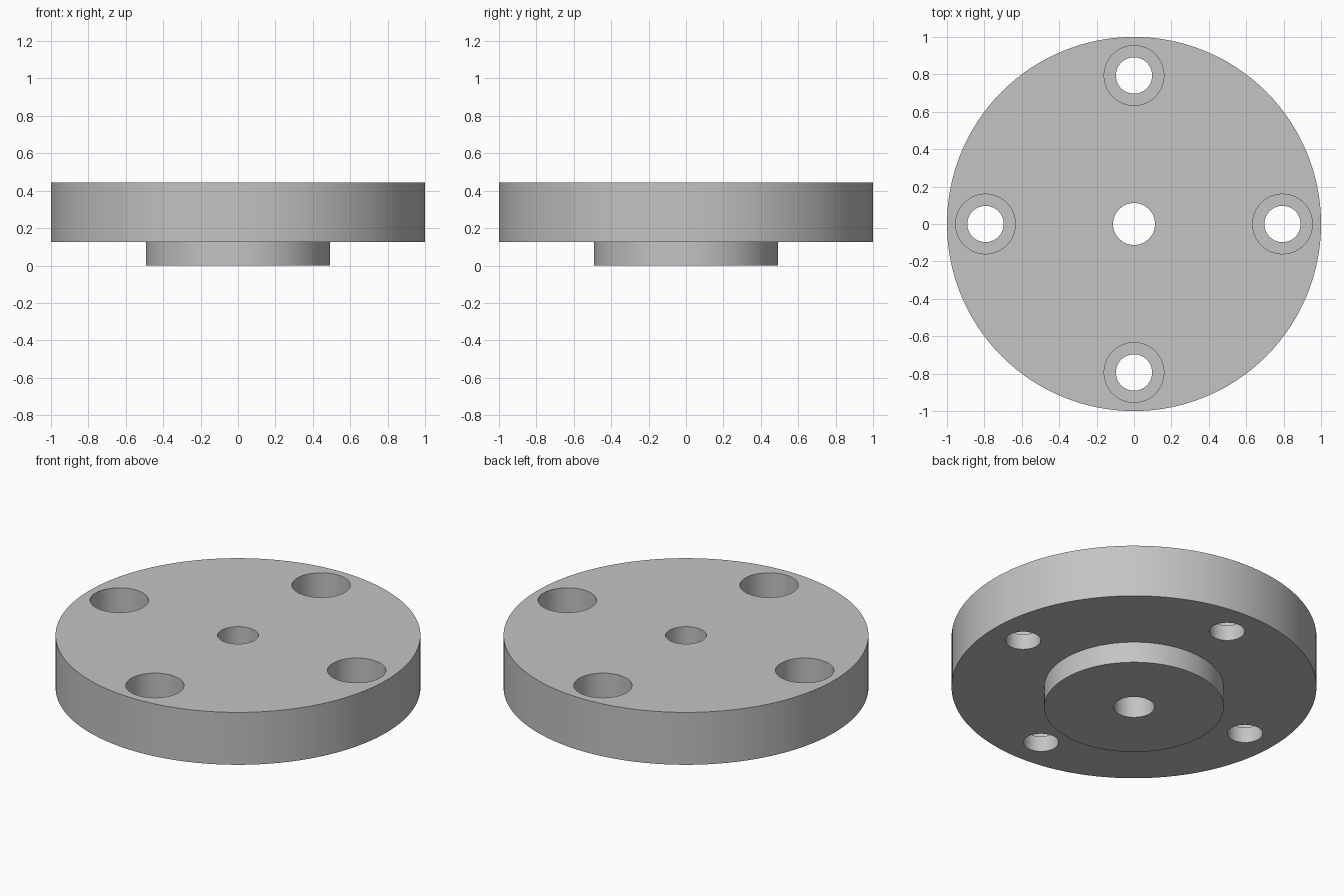
import bpy
import bmesh
from math import cos, sin, pi, radians

cube = bpy.data.objects.get("Cube")
if cube:
    bpy.data.objects.remove(cube, do_unlink=True)

# Main dimensions
TOP = 0.444
FLANGE_BOTTOM = 0.127
FLANGE_R = 1.0
BOSS_R = 0.492
BORE_R = 0.112
BOLT_CIRCLE = 0.794
BOLT_R = 0.097
COUNTERBORE_R = 0.16
COUNTERBORE_FLOOR = 0.222

metal = bpy.data.materials.new("machined_grey")
metal.use_nodes = True
grey = (0.55, 0.55, 0.55, 1)
metal.diffuse_color = grey
metal.node_tree.nodes["Principled BSDF"].inputs["Base Color"].default_value = grey


def lathe(name, profile, steps, centre=(0, 0)):
    """Spin a closed (radius, height) profile around a vertical axis."""
    bm = bmesh.new()
    verts = [bm.verts.new((r, 0, z)) for r, z in profile]
    edges = [bm.edges.new((v, verts[i - 1])) for i, v in enumerate(verts)]
    bmesh.ops.spin(bm, geom=verts + edges, cent=(0, 0, 0), axis=(0, 0, 1),
                   angle=2 * pi, steps=steps, use_merge=False)
    bmesh.ops.remove_doubles(bm, verts=bm.verts, dist=1e-5)
    loose = [e for e in bm.edges if not e.link_faces]
    bmesh.ops.delete(bm, geom=loose, context="EDGES")
    bmesh.ops.recalc_face_normals(bm, faces=bm.faces)
    mesh = bpy.data.meshes.new(name)
    bm.to_mesh(mesh)
    bm.free()
    mesh.materials.append(metal)
    obj = bpy.data.objects.new(name, mesh)
    obj.location = (*centre, 0)
    bpy.context.collection.objects.link(obj)
    return obj


# Round flange with a locating boss below and a central bore
flange = lathe("flange_plate", [
    (BORE_R, 0), (BOSS_R, 0), (BOSS_R, FLANGE_BOTTOM),
    (FLANGE_R, FLANGE_BOTTOM), (FLANGE_R, TOP), (BORE_R, TOP)], 128)

bpy.ops.object.select_all(action="DESELECT")
flange.select_set(True)
bpy.context.view_layer.objects.active = flange

# Four counterbored bolt holes
for i in range(4):
    a = i * pi / 2
    cutter = lathe("bolt_hole_cutter", [
        (0, 0), (BOLT_R, 0), (BOLT_R, COUNTERBORE_FLOOR),
        (COUNTERBORE_R, COUNTERBORE_FLOOR), (COUNTERBORE_R, TOP + 0.1),
        (0, TOP + 0.1)], 48,
        (BOLT_CIRCLE * cos(a), BOLT_CIRCLE * sin(a)))
    cutter.hide_render = True
    cut = flange.modifiers.new("bolt_hole", "BOOLEAN")
    cut.operation = "DIFFERENCE"
    cut.solver = "EXACT"
    cut.object = cutter
    bpy.context.view_layer.update()
    bpy.ops.object.modifier_apply(modifier=cut.name)
    bpy.data.objects.remove(cutter, do_unlink=True)

bpy.ops.object.shade_smooth_by_angle(angle=radians(30))
